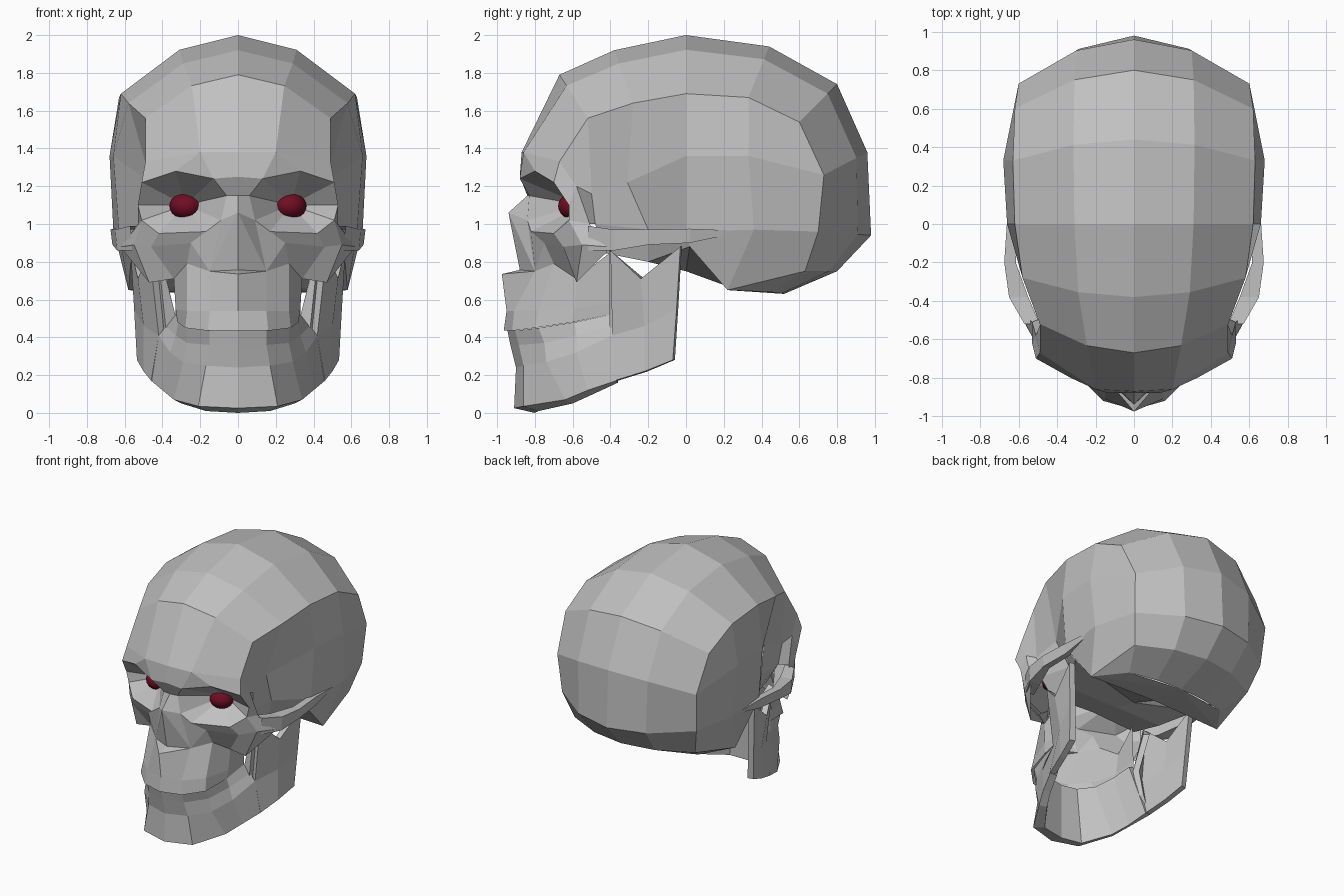
import bpy
import bmesh
from mathutils import Vector

old = bpy.data.objects.get("Cube")
if old:
    bpy.data.objects.remove(old, do_unlink=True)


def material(name, color):
    mat = bpy.data.materials.new(name)
    mat.use_nodes = True
    mat.diffuse_color = color
    mat.node_tree.nodes["Principled BSDF"].inputs["Base Color"].default_value = color
    return mat


bone = material("bone grey", (.53, .53, .53, 1))
red = material("dark red", (.16, .004, .017, 1))


def lerp(a, b, t):
    return tuple(Vector(a).lerp(Vector(b), t))


def loft(bm, rows, closed=False):
    """Skin neighbouring rows of points; repeated points give triangles."""
    for low, high in zip(rows, rows[1:]):
        count = len(low)
        for i in range(count if closed else count - 1):
            j = (i + 1) % count
            corners = list(dict.fromkeys([low[i], low[j], high[j], high[i]]))
            if len(corners) > 2:
                bm.faces.new([bm.verts.new(p) for p in corners])


def half_part(name, rows, inside=None, closed=False, cap=False, thick=0):
    """Build the left half from rows of points, then mirror it."""
    bm = bmesh.new()
    loft(bm, rows, closed)
    if cap:
        bm.faces.new([bm.verts.new(p) for p in rows[-1]])
    bmesh.ops.remove_doubles(bm, verts=bm.verts[:], dist=.0005)
    bm.normal_update()
    if inside is None:
        bmesh.ops.recalc_face_normals(bm, faces=bm.faces[:])
    else:
        for face in bm.faces:
            if face.normal.dot(face.calc_center_median() - Vector(inside)) < 0:
                face.normal_flip()
    mesh = bpy.data.meshes.new(name)
    bm.to_mesh(mesh)
    bm.free()
    mesh.materials.append(bone)
    obj = bpy.data.objects.new(name, mesh)
    bpy.context.collection.objects.link(obj)
    obj.modifiers.new("Mirror", "MIRROR")
    if thick:
        solid = obj.modifiers.new("Thickness", "SOLIDIFY")
        solid.thickness = thick
        solid.offset = -1
    return obj


core = (0, .1, 1.1)
face_core = (0, -.2, .95)

# Cranium: middle profile, temple line, and a bulged line between them
middle = [(0, y, z) for y, z in [
    (-.87, 1.38), (-.67, 1.79), (-.38, 1.92), (0, 2), (.44, 1.94),
    (.8, 1.74), (.96, 1.38), (.98, .94), (.8, .75), (.52, .63)]]
temple_line = [
    (.49, -.67, 1.33), (.49, -.52, 1.56), (.58, -.28, 1.64), (.62, 0, 1.69),
    (.63, .33, 1.67), (.62, .6, 1.54), (.6, .73, 1.26), (.58, .7, .96),
    (.52, .63, .75), (.42, .45, .64)]
between = []
for m, t in zip(middle, temple_line):
    x, y, z = lerp(m, t, .25)
    between.append((t[0] / 2, y, z))
between[0] = (.2, -.86, 1.38)
half_part("cranium", [middle, between, temple_line], core)

# Temples: columns running from the temple line down to the skull base
fossa_top, fossa_low = (.48, -.5, 1.16), (.46, -.48, 1)
columns = [
    [temple_line[1], fossa_top, fossa_low, (.38, -.45, .85)],
    [temple_line[2], (.46, -.31, 1.22), (.43, -.2, .97), (.4, -.2, .8)],
    [temple_line[3], (.66, 0, 1.36), (.63, 0, .96), (.56, .02, .88)],
    [temple_line[4], (.68, .33, 1.36), (.66, .36, .97), (.58, .22, .65)],
    temple_line[5:9]]
half_part("temple", columns, core)

# Skull base, fanned round the low point behind each ear
edge_front, edge_jaw, edge_ear, ear_tip, edge_back = [c[-1] for c in columns]
half_part("skull_base", [
    [edge_front, edge_jaw, edge_ear, ear_tip, ear_tip, ear_tip, edge_back],
    [(0, -.45, .87), (0, -.2, .8), (0, 0, .75), (0, .22, .67),
     middle[-1], temple_line[-1], temple_line[-1]]], core)

# Eye socket rim, from the inner brow round the outside and back to the nose
inner_brow, top_brow, outer_brow = (.13, -.88, 1.24), (.33, -.8, 1.28), (.51, -.7, 1.22)
rim_out, rim_corner = (.53, -.62, 1.1), (.51, -.62, 1.02)
rim_low, rim_inner = (.42, -.7, .95), (.17, -.82, .96)
nose_side, nose_root = (.09, -.84, 1.02), (.06, -.83, 1.15)
rim = [inner_brow, top_brow, outer_brow, rim_out, rim_corner,
       rim_low, rim_inner, nose_side, nose_root]
half_part("eye_socket", [rim, [(.28, -.55, 1.1)] * len(rim)], (.2, 3, 1.1), closed=True)

# Brow ridge
glabella = (0, -.88, 1.25)
half_part("brow", [
    [middle[0], between[0], between[0], temple_line[0]],
    [glabella, inner_brow, top_brow, outer_brow]], face_core)

# Outer socket pillar, wrapping back into the temple hollow
cheek_back = (.53, -.51, 1)
half_part("socket_pillar", [
    [outer_brow, rim_out, rim_corner],
    [temple_line[0], (.51, -.58, 1.2), cheek_back],
    [temple_line[1], fossa_top, fossa_low]], (.3, -.55, 1.1))

# Nose: bridge, side planes and the ridged triangle below
nose_tip = (0, -.94, 1.06)
nose_base, nose_corner = (0, -.88, .757), (.15, -.8, .75)
half_part("nose", [
    [glabella, (0, -.84, 1.15), nose_tip, nose_tip, nose_base],
    [inner_brow, nose_root, nose_side, nose_corner, nose_corner]], face_core)

# Cheekbones
cheek_in, cheek_under = (.27, -.7, .79), (.34, -.58, .71)
half_part("cheekbone", [
    [nose_side, rim_inner, rim_low, rim_corner, cheek_back],
    [nose_corner, (.25, -.75, .9), (.46, -.65, .88), (.55, -.55, .89), (.62, -.42, .88)],
    [nose_corner, cheek_in, cheek_under, (.47, -.58, .69), (.6, -.42, .85)]], (.2, -.4, .9))

# Cheek arches: tapering bars reaching back to the ears
arch = [[(x, y, high), (x - .01, y, low), (x - wide, y, low), (x - wide, y, high)]
        for x, y, wide, low, high in [
            (.57, -.52, .08, .86, .99), (.65, -.38, .1, .86, .97), (.675, -.2, .06, .89, .97),
            (.66, .02, .05, .9, .975), (.65, .26, .05, .95, .965)]]
half_part("cheek_arch", arch, closed=True, cap=True)

# Upper jaw with the spine under the nose, open behind
gum = [nose_corner, cheek_in, cheek_under, (.32, -.4, .85)]
half_part("upper_jaw", [
    [nose_base] + gum,
    [(0, -.975, .735)] + gum,
    [(0, -.95, .54), (.15, -.91, .54), (.27, -.78, .54), (.33, -.59, .55), (.33, -.4, .58)],
    [(0, -.965, .435), (.16, -.92, .435), (.28, -.8, .45), (.32, -.6, .48), (.33, -.4, .52)]],
    (0, -.5, .65))

# Lower jaw body: rows from tooth edge, down the front, under and up the inside
jaw_rows = [
    [(0, -.945, .435), (.15, -.905, .435), (.27, -.78, .45), (.315, -.59, .48), (.33, -.4, .52)],
    [(0, -.93, .36), (.15, -.885, .36), (.27, -.75, .37), (.33, -.58, .41), (.38, -.39, .46)],
    [(0, -.9, .24), (.17, -.86, .25), (.29, -.74, .27), (.36, -.58, .32), (.42, -.39, .41)],
    [(0, -.91, .025), (.21, -.86, .035), (.34, -.64, .07), (.4, -.52, .12), (.46, -.37, .17)],
    [(0, -.8, 0), (.17, -.78, .01), (.3, -.6, .05), (.36, -.49, .1), (.41, -.36, .16)],
    [(0, -.8, .43), (.12, -.77, .43), (.21, -.68, .44), (.26, -.53, .47), (.29, -.4, .51)]]
half_part("lower_jaw", list(zip(*jaw_rows)), closed=True, cap=True)

# Jaw branches: upright plates with a broad front edge and a notch between two tips
half_part("jaw_branch", [
    [(.38, -.35, .3), (.35, -.36, .48), (.43, -.34, .8)],
    [(.46, -.38, .17), (.42, -.39, .41), (.47, -.4, .86)],
    [(.5, -.22, .22), (.5, -.22, .46), (.53, -.24, .71)],
    [(.535, -.07, .28), (.55, -.05, .55), (.57, -.03, .88)]], (0, -.3, .5), thick=.045)

# Eyes
for side, sign in (("left", 1), ("right", -1)):
    bpy.ops.mesh.primitive_uv_sphere_add(
        segments=24, ring_count=12, radius=.087, location=(sign * .275, -.59, 1.095))
    eye = bpy.context.object
    eye.name = side + "_eye"
    eye.scale.z = .83
    eye.data.materials.append(red)
    bpy.ops.object.shade_smooth()
